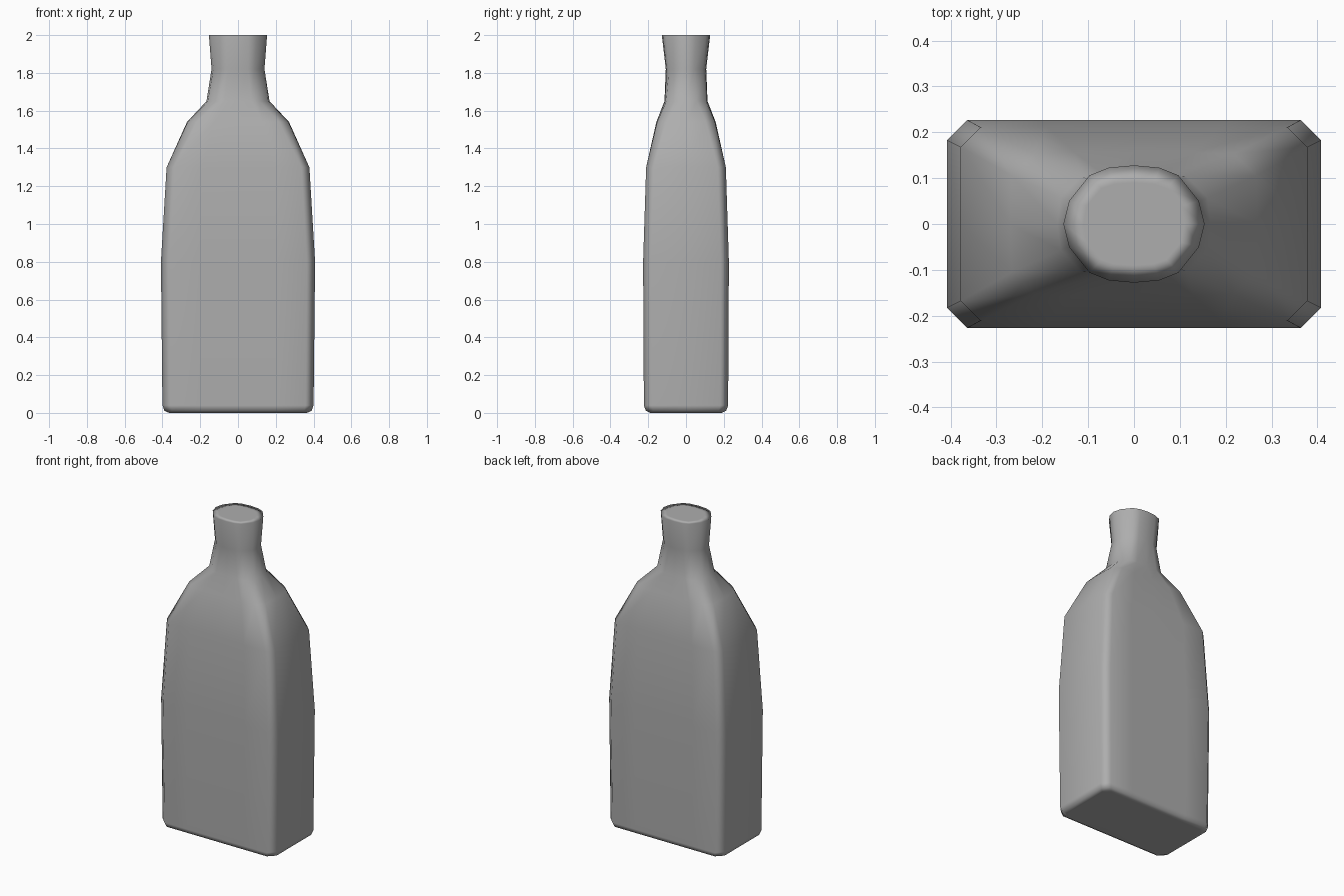
import bpy
import bmesh

default_cube = bpy.data.objects.get("Cube")
if default_cube:
    bpy.data.objects.remove(default_cube, do_unlink=True)

grey = bpy.data.materials.new("plain_grey")
grey.use_nodes = True
colour = (0.42, 0.42, 0.42, 1)
grey.diffuse_color = colour
grey.node_tree.nodes["Principled BSDF"].inputs["Base Color"].default_value = colour

# Quarter outline of the mouth, as fractions of its half width and half depth
ROUND = [(1, 0), (0.92, 0.39), (0.63, 0.83), (0.36, 0.96), (0, 1)]


def section(hx, hy, chamfer, roundness):
    """Full outline, blended from a chamfered box to the rounded mouth."""
    box = [(hx, 0), (hx, hy - chamfer), (hx - chamfer, hy), (hx / 2, hy), (0, hy)]
    quarter = [(bx + (rx * hx - bx) * roundness, by + (ry * hy - by) * roundness)
               for (bx, by), (rx, ry) in zip(box, ROUND)]
    half = quarter + [(-x, y) for x, y in quarter[-2::-1]]
    return half + [(x, -y) for x, y in half[-2:0:-1]]


# Height, half width, half depth, corner chamfer, roundness
LEVELS = [
    (0.00, 0.365, 0.190, 0.035, 0),
    (0.012, 0.390, 0.213, 0.040, 0),
    (0.04, 0.400, 0.223, 0.043, 0),
    (0.80, 0.408, 0.227, 0.044, 0),
    (1.30, 0.378, 0.211, 0.043, 0),
    (1.54, 0.270, 0.157, 0.044, 0.15),
    (1.65, 0.167, 0.114, 0.044, 0.5),
    (1.82, 0.140, 0.107, 0.044, 0.9),
    (2.00, 0.154, 0.128, 0.044, 1),
    (2.00, 0.110, 0.090, 0.034, 0.8),
]

# Bottle body lofted from base to closed mouth
bm = bmesh.new()
rings = [[bm.verts.new((x, y, z)) for x, y in section(hx, hy, c, r)]
         for z, hx, hy, c, r in LEVELS]
for low, high in zip(rings, rings[1:]):
    for i in range(len(low)):
        j = (i + 1) % len(low)
        bm.faces.new((low[i], low[j], high[j], high[i]))
bm.faces.new(rings[0][::-1])
bm.faces.new(rings[-1])
for face in bm.faces:
    face.smooth = True
bmesh.ops.recalc_face_normals(bm, faces=bm.faces)

mesh = bpy.data.meshes.new("bottle")
bm.to_mesh(mesh)
bm.free()
mesh.materials.append(grey)
bottle = bpy.data.objects.new("bottle", mesh)
bpy.context.collection.objects.link(bottle)

# Keep the large panels flat and the narrow corners soft
bottle.modifiers.new("soft_corners", "WEIGHTED_NORMAL")
